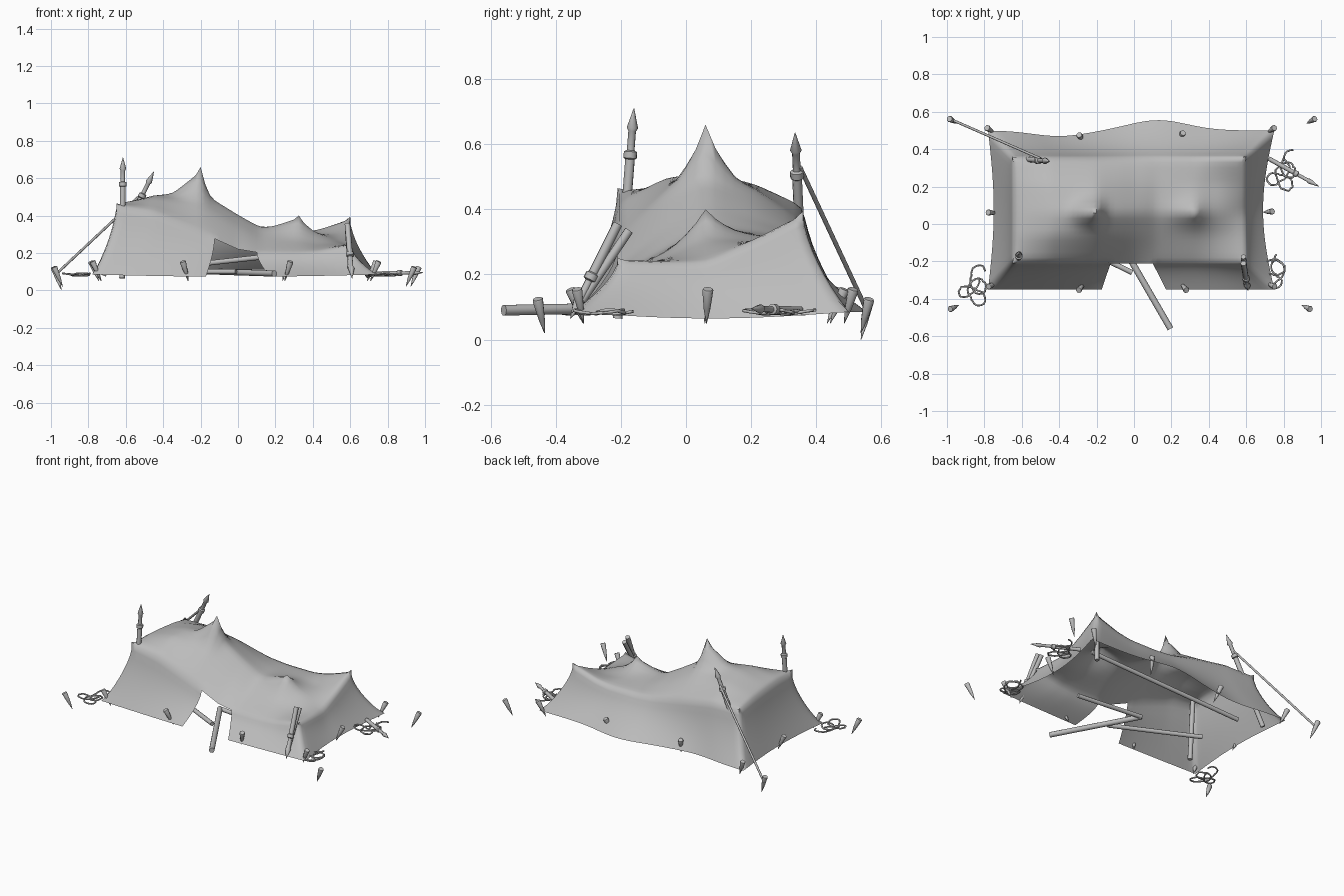
import bpy, bmesh, math, random
from mathutils import Vector

random.seed(4)

old = bpy.data.objects.get("Cube")
if old:
    bpy.data.objects.remove(old)

grey = bpy.data.materials.new("plain_grey")
grey.use_nodes = True
grey.diffuse_color = (0.5, 0.5, 0.5, 1)
grey.node_tree.nodes["Principled BSDF"].inputs["Base Color"].default_value = (0.5, 0.5, 0.5, 1)


def finish(name, bm, angle=45):
    mesh = bpy.data.meshes.new(name)
    bm.to_mesh(mesh)
    bm.free()
    mesh.materials.append(grey)
    ob = bpy.data.objects.new(name, mesh)
    bpy.context.collection.objects.link(ob)
    bpy.ops.object.select_all(action="DESELECT")
    ob.select_set(True)
    bpy.context.view_layer.objects.active = ob
    bpy.ops.object.shade_smooth_by_angle(angle=math.radians(angle))


def turned(name, a, b, profile, sides=10):
    """Sweep (fraction, radius) rings along the line from a to b."""
    a, b = Vector(a), Vector(b)
    turn = (b - a).to_track_quat("Z", "Y")
    bm = bmesh.new()
    rings = []
    for f, r in profile:
        rings.append([bm.verts.new(a.lerp(b, f) + turn @ Vector(
            (r * math.cos(k * math.tau / sides), r * math.sin(k * math.tau / sides), 0)))
            for k in range(sides)])
    for lo, hi in zip(rings, rings[1:]):
        for k in range(sides):
            n = (k + 1) % sides
            bm.faces.new((lo[k], lo[n], hi[n], hi[k]))
    bm.faces.new(rings[0][::-1])
    bm.faces.new(rings[-1])
    finish(name, bm)


def pole(name, a, b, r=0.014):
    turned(name, a, b, [(0, r), (1, r)])


def spear(name, a, b, r=0.015):
    # Shaft, collar ring and pointed head, measured back from the tip
    size = (Vector(b) - Vector(a)).length
    shape = [(0.157, r), (0.153, 1.4 * r), (0.133, 1.4 * r), (0.129, 0.8 * r),
             (0.07, 0.8 * r), (0.06, 1.2 * r), (0, 0.001)]
    turned(name, a, b, [(0, r)] + [(1 - d / size, q) for d, q in shape])


# Sagging canvas: heights at stations along x, listed from front eave to back eave
XS = [-0.65, -0.45, -0.2, 0, 0.12, 0.325, 0.425, 0.6]
YS = [-0.21, -0.06, 0.06, 0.21, 0.36]
Z = [[.465, .465, .455, .44, .415], [.42, .50, .51, .48, .41], [.31, .46, .535, .465, .36],
     [.22, .34, .41, .37, .32], [.20, .28, .34, .33, .31], [.20, .27, .36, .32, .31],
     [.21, .25, .31, .30, .33], [.25, .24, .235, .31, .395]]


def between(xs, vals, x):
    """Straight interpolation through the stations."""
    k = max(j for j in range(len(xs) - 1) if j == 0 or xs[j] <= x)
    t = (x - xs[k]) / (xs[k + 1] - xs[k])
    return vals[k] * (1 - t) + vals[k + 1] * t


def spike(x, y, px, height, left, right, wide):
    dx = (x - px) / (left if x < px else right)
    return height * max(0, 1 - math.hypot(dx, (y - 0.06) / wide)) ** 1.1


def roof_height(x, y):
    z = between(YS, [between(XS, [row[j] for row in Z], x) for j in range(5)], y)
    return z + spike(x, y, -0.2, 0.125, 0.16, 0.05, 0.09) + spike(x, y, 0.325, 0.04, 0.15, 0.08, 0.08)


def bump(x, c, w):
    return math.exp(-((x - c) / w) ** 2)


def hem(fx, fy):
    """Ground point below a point on the roof edge."""
    x, y = -0.78 + 1.53 * fx, -0.35 + 0.85 * fy
    z = 0.085
    if fy == 0:
        x += 0.035 * (bump(x, 0.12, 0.08) - bump(x, -0.14, 0.08))
        z -= 0.012 * math.sin(math.pi * fx)
    if fy == 1:
        y += 0.055 * bump(x, 0.13, 0.22) - 0.03 * bump(x, -0.4, 0.2)
    if fx == 0:
        x += 0.03 * math.sin(math.pi * fy)
    if fx == 1:
        x -= 0.06 * math.sin(math.pi * fy)
        z -= 0.02 * math.sin(math.pi * fy)
    return Vector((x, y, z))


NX, NY, NW = 50, 19, 8
bm = bmesh.new()
roof = {}
for i in range(NX + 1):
    for j in range(NY + 1):
        x, y = -0.65 + 1.25 * i / NX, -0.21 + 0.57 * j / NY
        roof[i, j] = bm.verts.new((x, y, roof_height(x, y)))
for i in range(NX):
    for j in range(NY):
        bm.faces.new((roof[i, j], roof[i + 1, j], roof[i + 1, j + 1], roof[i, j + 1]))

# Flared walls around the roof edge, leaving a doorway in the front
edge = ([(i, 0) for i in range(NX)] + [(NX, j) for j in range(NY)]
        + [(i, NY) for i in range(NX, 0, -1)] + [(0, j) for j in range(NY, 0, -1)])
drops = []
for i, j in edge:
    top, low = roof[i, j].co, hem(i / NX, j / NY)
    column = [roof[i, j]]
    for k in range(1, NW + 1):
        t = k / NW
        p = top.lerp(low, t ** 1.6)
        p.z = top.z + (low.z - top.z) * t
        column.append(bm.verts.new(p))
    drops.append(column)
for n, (i, j) in enumerate(edge):
    a, b = drops[n], drops[(n + 1) % len(edge)]
    if j == 0 and i < NX and -0.13 < (a[0].co.x + b[0].co.x) / 2 < 0.1:
        continue
    for k in range(NW):
        bm.faces.new((a[k], a[k + 1], b[k + 1], b[k]))
bmesh.ops.delete(bm, geom=[v for v in bm.verts if not v.link_faces], context="VERTS")

# Relax the cloth a little, keeping the peaks, eave corners and hem in place
corners = [roof[i, j] for i in (0, NX) for j in (0, NY)] + [roof[18, 9], roof[39, 9]]
inner = [v for v in bm.verts if not v.is_boundary and v not in corners]
for step in range(3):
    bmesh.ops.smooth_vert(bm, verts=inner, factor=0.4, use_axis_x=True, use_axis_y=True, use_axis_z=True)
finish("tent_canvas", bm, 80)

# Standing, leaning and fallen poles
spear("front_spear_pole", (-0.62, -0.21, 0.065), (-0.615, -0.16, 0.71))
spear("back_spear_pole", (-0.72, 0.36, 0.08), (-0.45, 0.335, 0.635))
spear("fallen_spear", (0.72, 0.35, 0.09), (0.99, 0.2, 0.095), 0.012)
spear("leaning_spear", (0.585, -0.21, 0.355), (0.61, -0.355, 0.065))
pole("leaning_pole", (0.585, -0.175, 0.335), (0.6, -0.32, 0.12))
pole("doorway_pole", (-0.1, -0.05, 0.1), (0.195, -0.56, 0.09), 0.017)
pole("inner_pole_front", (-0.01, -0.26, 0.1), (-0.54, 0, 0.1))
pole("inner_pole_cross", (-0.1, -0.05, 0.1), (0.36, -0.1, 0.1))
pole("inner_pole_back", (0.5, 0.2, 0.22), (-0.57, 0.3, 0.1))
pole("corner_pole", (0.57, 0.33, 0.08), (0.57, 0.33, 0.35))
pole("guy_rope", (-0.5, 0.35, 0.53), (-0.98, 0.56, 0.08), 0.007)


# Pegs: centre position, then how far the head leans outward
def peg(n, x, y, lean, low, high):
    out = Vector((x, y, 0)).normalized() * lean
    turned(f"peg_{n}", (x + out.x, y + out.y, high), (x - out.x, y - out.y, low),
           [(0, 0.015), (0.04, 0.017), (0.6, 0.01), (1, 0.001)], 8)


hem_pegs = [(-0.28, -0.335), (0.265, -0.335), (-0.28, 0.455), (0.25, 0.465), (-0.755, 0.06),
            (0.715, 0.065), (-0.755, -0.325), (0.73, -0.325), (0.73, 0.5), (-0.765, 0.5)]
for n, (x, y) in enumerate(hem_pegs):
    peg(n, x, y, 0.025, 0.05, 0.155)
for n, (x, y) in enumerate([(-0.96, -0.445), (0.92, -0.445), (0.945, 0.55), (-0.965, 0.55)]):
    peg(n + len(hem_pegs), x, y, 0.025, 0 if n == 3 else 0.02, 0.125)


# Loose, uneven coils of rope at the corners
def coil(name, x, y, spin):
    curve = bpy.data.curves.new(name, "CURVE")
    curve.dimensions = "3D"
    curve.bevel_depth = 0.005
    curve.bevel_resolution = 1
    line = curve.splines.new("POLY")
    count = 70
    line.points.add(count - 1)
    for k in range(count):
        f = k / (count - 1)
        a = 3 * math.tau * f + spin
        r = 0.05 + 0.014 * math.sin(1.7 * a) + random.uniform(-0.004, 0.004)
        line.points[k].co = (x + r * math.cos(a) + 0.03 * math.sin(4 * f + spin),
                             y + r * math.sin(a) + 0.055 * math.cos(5 * f),
                             0.085 + 0.006 * math.sin(a * 1.3), 1)
    curve.materials.append(grey)
    bpy.context.collection.objects.link(bpy.data.objects.new(name, curve))


coil("rope_coil_front_right", -0.86, -0.33, 0.4)
coil("rope_coil_front_left", 0.76, -0.25, 2.2)
coil("rope_coil_back_left", 0.80, 0.28, 1.2)
